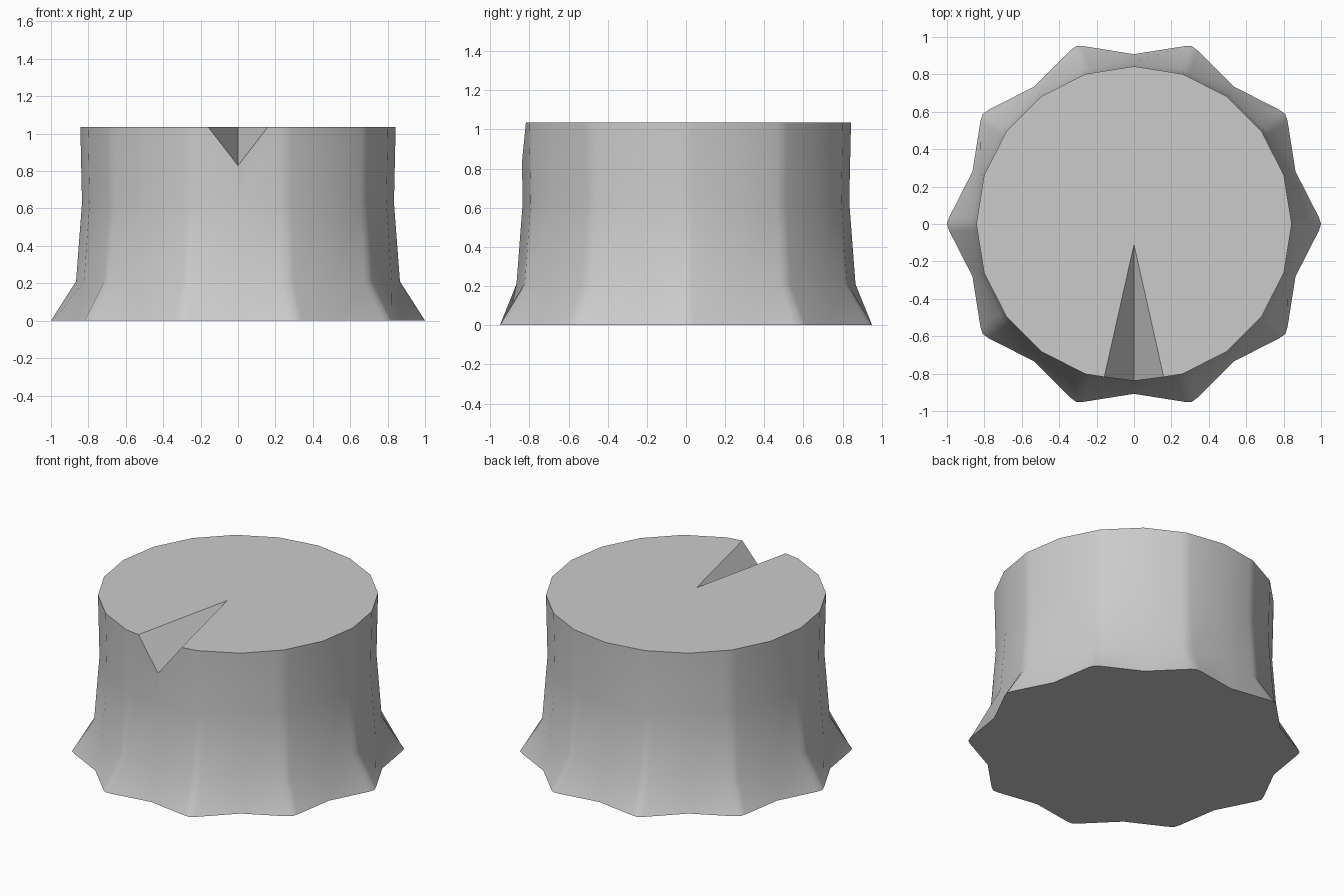
import bpy, bmesh
from math import radians, cos, sin
from mathutils import Vector

cube = bpy.data.objects.get("Cube")
if cube:
    bpy.data.objects.remove(cube)

grey = bpy.data.materials.new("light_grey")
grey.use_nodes = True
grey.diffuse_color = (0.6, 0.6, 0.6, 1)
grey.node_tree.nodes["Principled BSDF"].inputs["Base Color"].default_value = (0.6, 0.6, 0.6, 1)

ROOTS = 10
HEIGHT = 1.035
BLUNT = 2.2   # half angle of each rounded root tip
STEP = 18     # angle from root tip to valley


def make_object(name, bm):
    bmesh.ops.recalc_face_normals(bm, faces=bm.faces)
    mesh = bpy.data.meshes.new(name)
    bm.to_mesh(mesh)
    bm.free()
    mesh.materials.append(grey)
    obj = bpy.data.objects.new(name, mesh)
    bpy.context.collection.objects.link(obj)
    return obj


def ring(bm, z, tip, side, valley):
    verts = []
    for i in range(ROOTS):
        for offset, r in ((-BLUNT, side), (0, tip), (BLUNT, side), (STEP, valley)):
            a = radians(i * 2 * STEP + offset)
            verts.append(bm.verts.new((r * cos(a), r * sin(a), z)))
    return verts


# Trunk: flared root ring below, twenty-sided rings above
bm = bmesh.new()
chord = cos(radians(STEP / 2)) / cos(radians(STEP / 2 - BLUNT))
rings = [ring(bm, 0, 1.0, 0.988, 0.908)]
for z, r in ((0.21, 0.866), (0.63, 0.834), (HEIGHT, 0.843)):
    rings.append(ring(bm, z, r, r * chord, r))
for low, high in zip(rings, rings[1:]):
    for i in range(len(low)):
        j = (i + 1) % len(low)
        bm.faces.new((low[i], low[j], high[j], high[i]))
bm.faces.new(rings[0])
bm.faces.new(rings[-1])
trunk = make_object("stump_trunk", bm)

# Felling notch: a V-shaped prism sloping down from the top to the front
bm = bmesh.new()
apex = Vector((0, -0.11, HEIGHT))
slope = Vector((0, -0.725, -0.205))
ends = []
for t in (-0.3, 1.4):
    p = apex + slope * t
    ends.append([bm.verts.new(p + Vector(o)) for o in ((0, 0, 0), (0.474, 0, 0.597), (-0.474, 0, 0.597))])
for i in range(3):
    j = (i + 1) % 3
    bm.faces.new((ends[0][i], ends[0][j], ends[1][j], ends[1][i]))
for end in ends:
    bm.faces.new(end)
cutter = make_object("notch_cutter", bm)
cutter.hide_render = True

bpy.ops.object.select_all(action='DESELECT')
bpy.context.view_layer.objects.active = trunk
trunk.select_set(True)
cut = trunk.modifiers.new("notch", 'BOOLEAN')
cut.operation = 'DIFFERENCE'
cut.solver = 'EXACT'
cut.object = cutter
bpy.ops.object.modifier_apply(modifier=cut.name)
bpy.data.objects.remove(cutter)

# Smooth bark, crisp rim and notch
bpy.ops.object.shade_smooth_by_angle(angle=radians(40))
